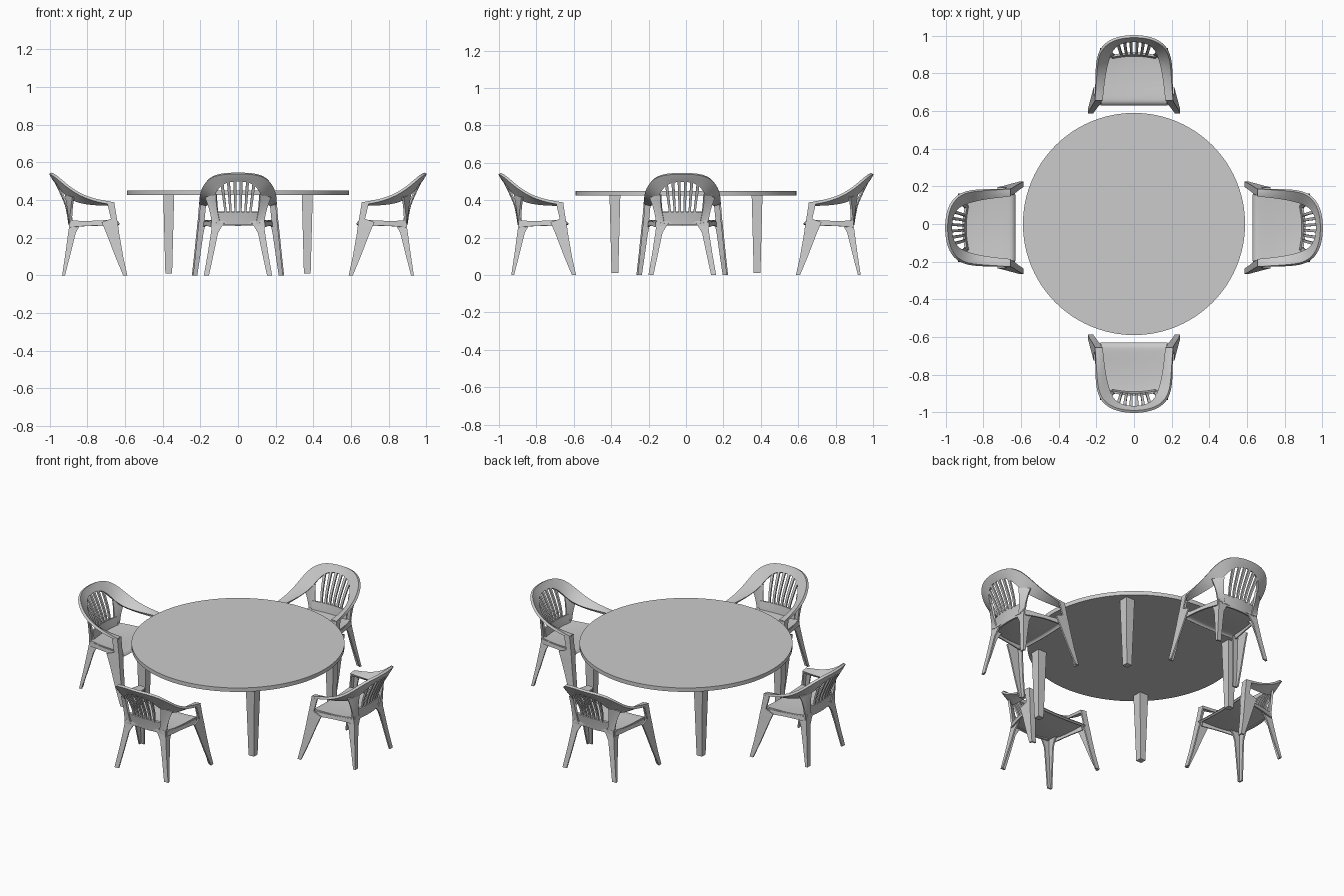
import bpy, bmesh, math
from mathutils import Matrix, Vector

if "Cube" in bpy.data.objects:
    bpy.data.objects.remove(bpy.data.objects["Cube"])

GREY = bpy.data.materials.new("light grey plastic")
GREY.diffuse_color = (0.6, 0.6, 0.6, 1)
GREY.use_nodes = True
GREY.node_tree.nodes["Principled BSDF"].inputs["Base Color"].default_value = GREY.diffuse_color


def add_object(name, bm):
    bmesh.ops.recalc_face_normals(bm, faces=bm.faces[:])
    me = bpy.data.meshes.new(name)
    bm.to_mesh(me)
    bm.free()
    me.materials.append(GREY)
    ob = bpy.data.objects.new(name, me)
    bpy.context.collection.objects.link(ob)
    return ob


def loft(bm, rows, closed=False):
    """Join rows of points with quads; closed rows become capped tubes."""
    vs = [[bm.verts.new(p) for p in r] for r in rows]
    n = len(rows[0])
    for a, b in zip(vs, vs[1:]):
        for i in range(n if closed else n - 1):
            j = (i + 1) % n
            bm.faces.new((a[i], a[j], b[j], b[i]))
    if closed:
        bm.faces.new(vs[0])
        bm.faces.new(vs[-1])


def shell(name, strips, thick, levels=2):
    """Smooth thin sheet(s), thickened and baked to a mesh."""
    bm = bmesh.new()
    for rows in strips:
        loft(bm, rows)
    ob = add_object(name, bm)
    sub = ob.modifiers.new("smooth", 'SUBSURF')
    sub.levels = levels
    sub.boundary_smooth = 'PRESERVE_CORNERS'
    sol = ob.modifiers.new("thickness", 'SOLIDIFY')
    sol.thickness, sol.offset = thick, 0
    dg = bpy.context.evaluated_depsgraph_get()
    me = bpy.data.meshes.new_from_object(ob.evaluated_get(dg))
    ob.modifiers.clear()
    ob.data = me
    me.shade_smooth()
    me.set_sharp_from_angle(angle=math.radians(40))
    return ob


def flip(p):
    return (-p[0], p[1], p[2])


def back_y(x, z):
    """Reclined and curved surface of the chair back."""
    pts = [(0.26, -0.895), (0.30, -0.90), (0.375, -0.914), (0.455, -0.95), (0.56, -1.005)]
    for (z0, y0), (z1, y1) in zip(pts, pts[1:]):
        if z <= z1:
            break
    return y0 + (y1 - y0) * (z - z0) / (z1 - z0) + 1.1 * x * x


def angle_legs(name, sections, yside):
    """Pair of L-section legs: corner x, y, z, x flange, y flange."""
    bm = bmesh.new()
    t = 0.009
    for s in (1, -1):
        rows = []
        for x, y, z, fx, fy in sections:
            plan = [(0, 0), (fx, 0), (fx, t), (t, t), (t, fy), (0, fy)]
            rows.append([(s * (x - a), y - yside * b, z) for a, b in plan])
        loft(bm, rows, closed=True)
    return add_object(name, bm)


# ---- Table top and tapered legs
bm = bmesh.new()
bmesh.ops.create_cone(bm, cap_ends=True, segments=96, radius1=0.59, radius2=0.59, depth=0.024,
                      matrix=Matrix.Translation((0, 0, 0.438)))
top = add_object("table_top", bm)
top.data.shade_smooth()
top.data.set_sharp_from_angle(angle=math.radians(40))

for k, (sx, sy) in enumerate([(1, 1), (-1, 1), (-1, -1), (1, -1)]):
    bm = bmesh.new()
    corners = [(1, 1), (-1, 1), (-1, -1), (1, -1)]
    loft(bm, [[(sx * 0.368 + a * h, sy * 0.38 + b * h, z) for a, b in corners]
              for z, h in ((0.01, 0.018), (0.428, 0.029))], closed=True)
    add_object(f"table_leg_{k + 1}", bm)

# ---- Chair, facing +y at the front of the table
parts = []

# arched back rim running forward into the arms: (outer, inner) edge pairs
rim = [((0, -1.0, .542), (0, -.975, .503)),
       ((.09, -.99, .541), (.062, -.967, .499)),
       ((.157, -.955, .517), (.102, -.945, .468)),
       ((.19, -.90, .467), (.126, -.907, .42)),
       ((.2, -.83, .423), (.145, -.85, .388)),
       ((.203, -.75, .396), (.16, -.76, .377)),
       ((.207, -.656, .380), (.168, -.656, .376))]
pairs = [(flip(a), flip(b)) for a, b in rim[:0:-1]] + rim
rows = [[a, Vector(a).lerp(Vector(b), 0.5) + Vector((0, -0.003, 0.003)), b] for a, b in pairs]
parts.append(shell("back_rim_and_arms", [rows], 0.015))

# side posts joining the rim to the seat
post = [((.172, -.875, .415), (.115, -.915, .43)),
        ((.148, -.885, .35), (.112, -.902, .36)),
        ((.138, -.888, .275), (.095, -.893, .275))]
parts.append(shell("back_side_posts", [post, [(flip(a), flip(b)) for a, b in post]], 0.012))

# solid lower back panel
xs = [-.118, -.06, 0, .06, .118]
parts.append(shell("lower_back_panel",
                   [[[(x, back_y(x, z), z) for x in xs] for z in (.268, .30, .337)]], 0.012))

# fanned slats
slats = []
for i in range(6):
    u = i - 2.5
    z1 = 0.512 - 0.0035 * u * u
    rows = []
    for k in range(5):
        f = k / 4
        z = 0.33 + (z1 - 0.33) * f
        x, w = u * (0.026 + 0.008 * f), 0.006 + 0.002 * f
        rows.append([(x + s * w, back_y(x, z), z) for s in (-1, 1)])
    slats.append(rows)
parts.append(shell("back_slats", slats, 0.010, 1))

# dished seat with rolled front edge
rows = []
for y, hw, z in ((-.898, .135, .284), (-.85, .152, .280), (-.76, .164, .280),
                 (-.67, .175, .287), (-.645, .178, .286), (-.634, .178, .270)):
    rows.append([(f * hw, y, z + 0.007 * f * f - 0.004) for f in (-1, -.9, -.5, 0, .5, .9, 1)])
parts.append(shell("seat", [rows], 0.012))

# side aprons under the seat
apron = [[(.177, -.66, .288), (.181, -.66, .258)],
         [(.165, -.77, .284), (.168, -.77, .266)],
         [(.138, -.89, .284), (.140, -.89, .255)]]
parts.append(shell("seat_aprons", [apron, [[flip(p) for p in r] for r in apron]], 0.008))

# legs
parts.append(angle_legs("front_legs", [
    (.207, -.656, .380, .038, .038), (.213, -.643, .300, .036, .032),
    (.215, -.640, .282, .045, .085), (.217, -.637, .265, .042, .080),
    (.222, -.630, .215, .037, .066), (.234, -.610, .10, .033, .042),
    (.245, -.588, 0, .029, .022)], 1))
parts.append(angle_legs("rear_legs", [
    (.138, -.896, .284, .075, .075), (.139, -.897, .262, .055, .055),
    (.144, -.902, .225, .038, .040), (.160, -.916, .12, .032, .028),
    (.181, -.934, 0, .027, .015)], -1))

# ---- Copy the chair around the table
for k in range(4):
    offset = Matrix.Translation((0, -0.02 if k % 2 else 0, 0))
    place = offset @ Matrix.Rotation(k * math.pi / 2, 4, 'Z')
    for p in parts:
        ob = p
        if k:
            ob = bpy.data.objects.new(f"{p.name}_chair_{k + 1}", p.data)
            bpy.context.collection.objects.link(ob)
        ob.matrix_world = place
